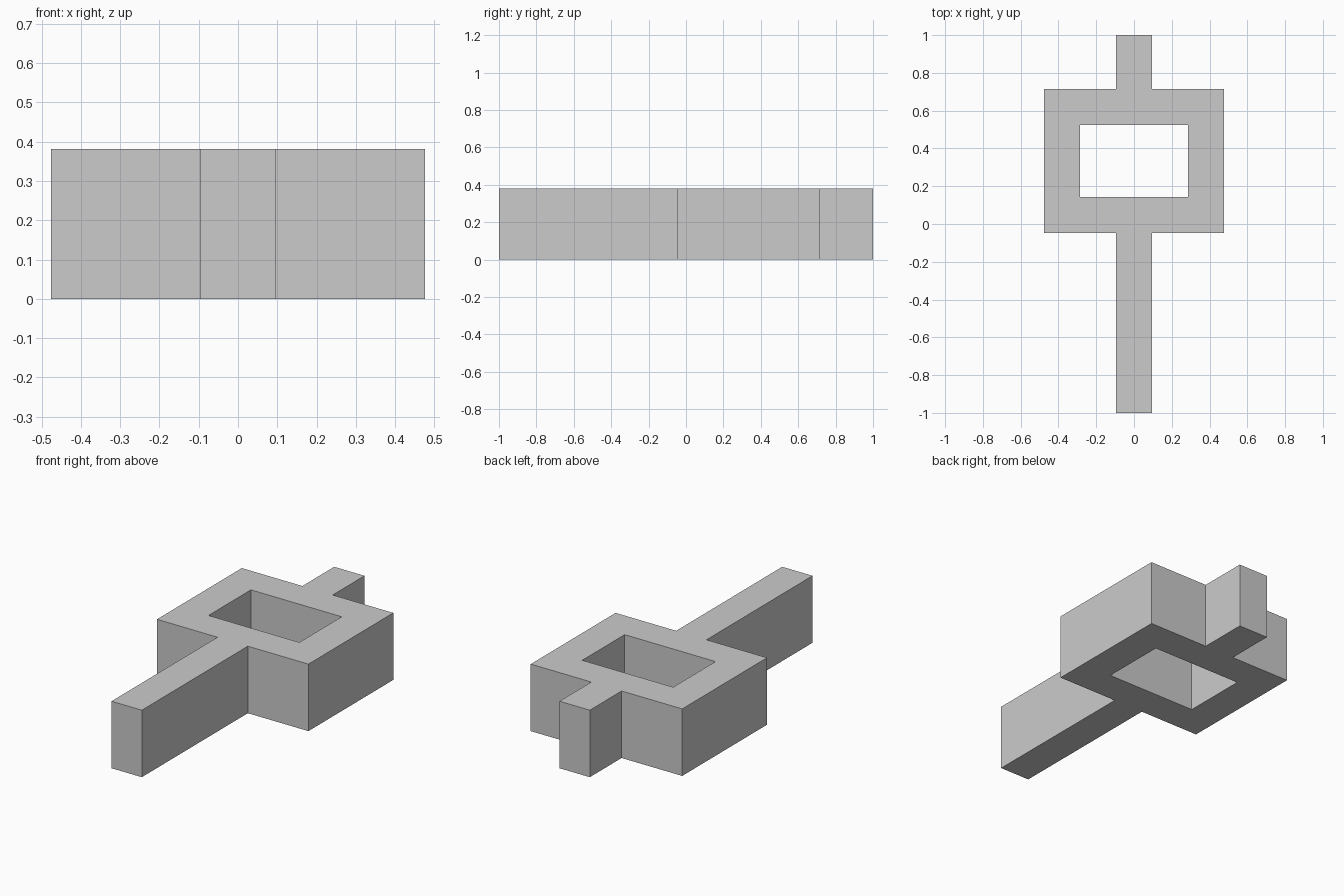
import bpy
import bmesh

if "Cube" in bpy.data.objects:
    bpy.data.objects.remove(bpy.data.objects["Cube"])

U = 2 / 21          # module: the whole length is 21 units
HEIGHT = 4 * U


def mirrored(half):
    """Close a right-hand half profile by mirroring it across x = 0."""
    return half + [(-x, y) for x, y in reversed(half)]


# Outline: long front bar, square frame, short back bar (y measured from the front end)
outline = mirrored([(1, 0), (1, 10), (5, 10), (5, 18), (1, 18), (1, 21)])
# Rectangular opening through the frame
opening = mirrored([(3, 12), (3, 16)])

bm = bmesh.new()
edges = []
for loop in (outline, opening):
    verts = [bm.verts.new((x * U, y * U - 1, 0)) for x, y in loop]
    edges += [bm.edges.new((verts[i - 1], verts[i])) for i in range(len(verts))]

# Fill between the two loops and raise to full height
bmesh.ops.triangle_fill(bm, edges=edges, use_beauty=True, normal=(0, 0, -1))
raised = bmesh.ops.extrude_face_region(bm, geom=bm.faces[:], use_keep_orig=True)
top = [g for g in raised["geom"] if isinstance(g, bmesh.types.BMVert)]
bmesh.ops.translate(bm, verts=top, vec=(0, 0, HEIGHT))
bmesh.ops.recalc_face_normals(bm, faces=bm.faces[:])

mesh = bpy.data.meshes.new("frame_with_bars")
bm.to_mesh(mesh)
bm.free()
bpy.context.collection.objects.link(bpy.data.objects.new("frame_with_bars", mesh))
